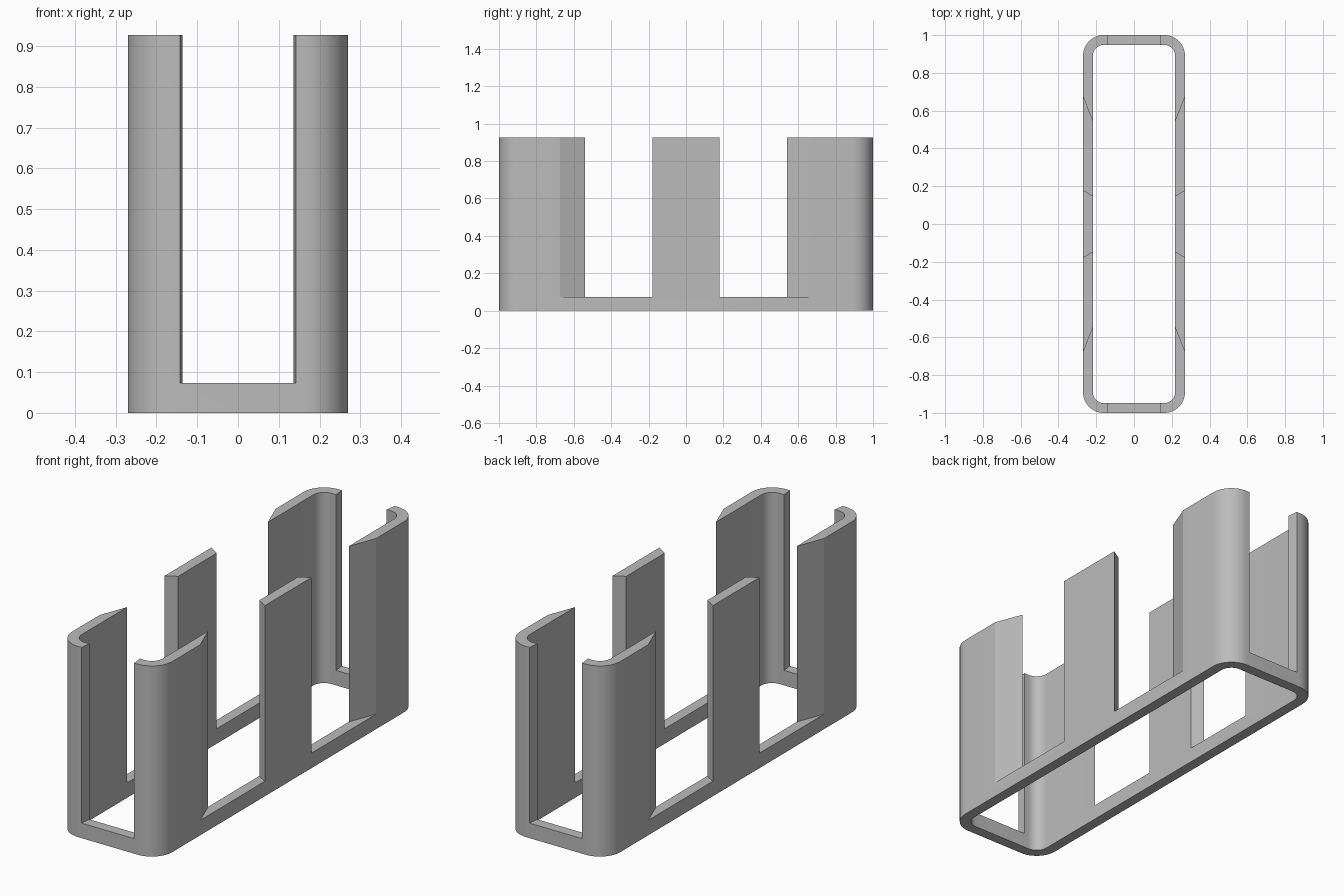
import bpy, bmesh, math

cube = bpy.data.objects.get("Cube")
if cube:
    bpy.data.objects.remove(cube, do_unlink=True)

HEIGHT, BAND = 0.927, 0.073          # total height, height of the base band
OUT_X, OUT_Y, OUT_R = 0.27, 1.0, 0.11
WALL = 0.052

grey = bpy.data.materials.new("plain_grey")
grey.use_nodes = True
colour = (0.5, 0.5, 0.5, 1)
grey.diffuse_color = colour
grey.node_tree.nodes["Principled BSDF"].inputs["Base Color"].default_value = colour


def rounded_rect(hx, hy, r, steps=12):
    """Counter-clockwise outline of a rounded rectangle."""
    pts = []
    for i, (sx, sy) in enumerate([(1, 1), (-1, 1), (-1, -1), (1, -1)]):
        for k in range(steps + 1):
            a = math.pi / 2 * (i + k / steps)
            pts.append((sx * (hx - r) + r * math.cos(a), sy * (hy - r) + r * math.sin(a)))
    return pts


def make_object(name, bm):
    bmesh.ops.recalc_face_normals(bm, faces=bm.faces)
    mesh = bpy.data.meshes.new(name)
    bm.to_mesh(mesh)
    bm.free()
    mesh.materials.append(grey)
    obj = bpy.data.objects.new(name, mesh)
    bpy.context.collection.objects.link(obj)
    return obj


def tube(name, outer, inner, z0, z1):
    """Upright wall between two matching outlines."""
    bm = bmesh.new()
    loops = [[bm.verts.new((x, y, z)) for x, y in pts]
             for pts, z in ((outer, z0), (outer, z1), (inner, z1), (inner, z0))]
    n = len(outer)
    for a, b in zip(loops, loops[1:] + loops[:1]):
        for i in range(n):
            j = (i + 1) % n
            bm.faces.new((a[i], a[j], b[j], b[i]))
    return make_object(name, bm)


def add_prism(bm, pts, z0, z1):
    low = [bm.verts.new((x, y, z0)) for x, y in pts]
    high = [bm.verts.new((x, y, z1)) for x, y in pts]
    bm.faces.new(low)
    bm.faces.new(high)
    for i in range(len(pts)):
        j = (i + 1) % len(pts)
        bm.faces.new((low[i], low[j], high[j], high[i]))


def slot(outer_pos, outer_span, inner_span):
    """Flared slot plan (depth, along), extended past both wall faces."""
    def at(t):
        return [o + (i - o) * t for o, i in zip(outer_span, inner_span)]
    near, far = at(-0.5), at(1.3)
    d0, d1 = outer_pos + 0.5 * WALL, outer_pos - 1.3 * WALL
    return [(d0, near[0]), (d0, near[1]), (d1, far[1]), (d1, far[0])]


# Rounded wall around the whole holder
holder = tube("slotted_holder", rounded_rect(OUT_X, OUT_Y, OUT_R),
              rounded_rect(OUT_X - WALL, OUT_Y - WALL, OUT_R - WALL), 0, HEIGHT)

# Cutters: two flared slots on each long side, one on each end
bm = bmesh.new()
side = slot(OUT_X, (0.18, 0.675), (0.148, 0.54))
end = slot(OUT_Y, (-0.142, 0.142), (-0.136, 0.136))
for s in (1, -1):
    for t in (1, -1):
        add_prism(bm, [(s * d, t * a) for d, a in side], BAND, HEIGHT + 0.2)
    add_prism(bm, [(a, s * d) for d, a in end], BAND, HEIGHT + 0.2)
cutter = make_object("slot_cutter", bm)
cutter.hide_render = True

mod = holder.modifiers.new("slots", 'BOOLEAN')
mod.operation = 'DIFFERENCE'
mod.solver = 'EXACT'
mod.object = cutter
bpy.ops.object.select_all(action='DESELECT')
bpy.context.view_layer.objects.active = holder
holder.select_set(True)
bpy.ops.object.modifier_apply(modifier=mod.name)
bpy.data.objects.remove(cutter, do_unlink=True)

# Smooth rounded corners, crisp slot edges
bpy.ops.object.shade_smooth_by_angle(angle=math.radians(12))
